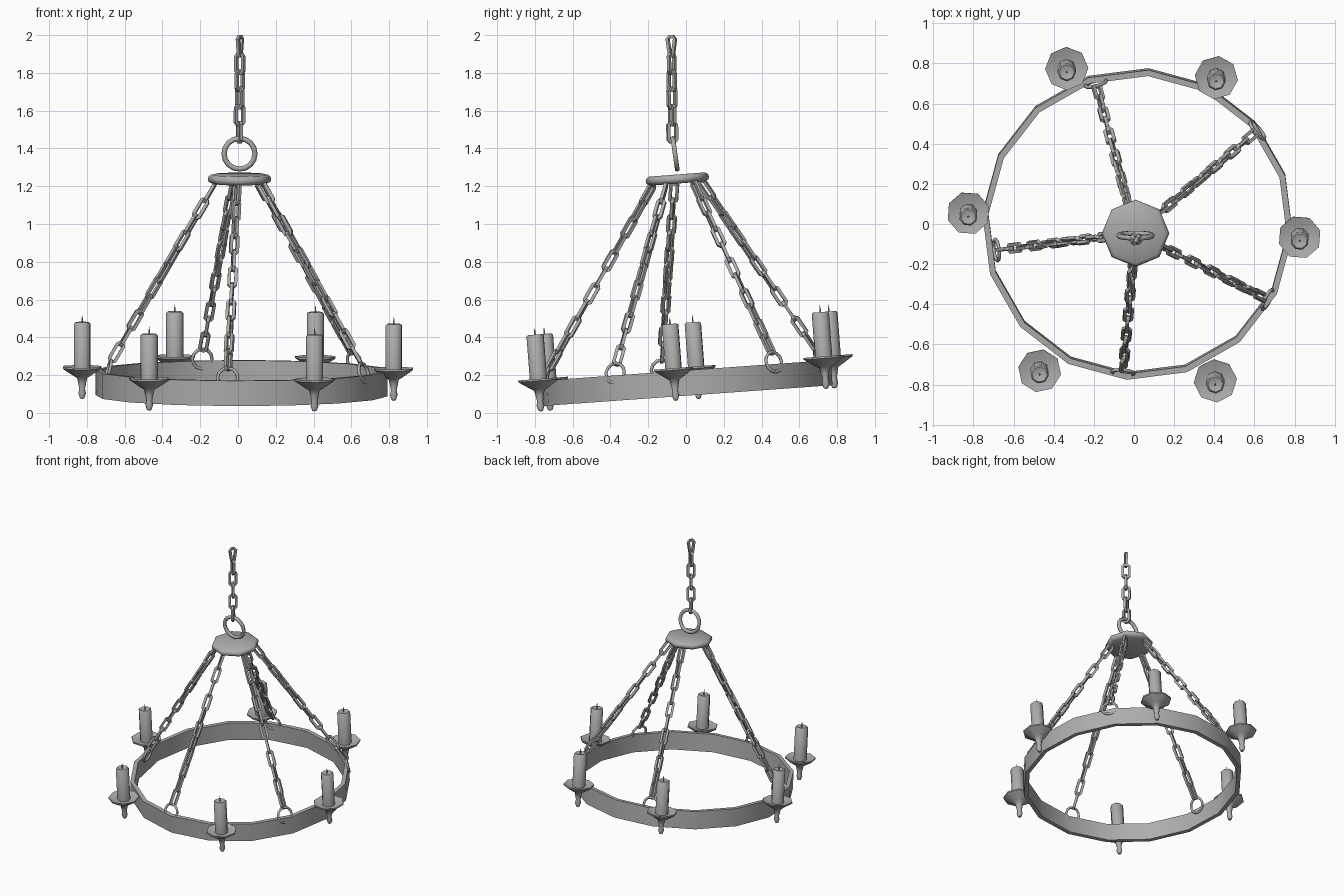
import bpy, bmesh, math
from mathutils import Vector, Matrix

if "Cube" in bpy.data.objects:
    bpy.data.objects.remove(bpy.data.objects["Cube"])

iron = bpy.data.materials.new("grey iron")
iron.diffuse_color = (0.42, 0.42, 0.42, 1)
iron.use_nodes = True
iron.node_tree.nodes["Principled BSDF"].inputs["Base Color"].default_value = iron.diffuse_color
TILT = Matrix.Rotation(math.radians(4.4), 4, 'X')


def finish(name, bm, matrix=Matrix(), angle=35):
    bmesh.ops.recalc_face_normals(bm, faces=bm.faces[:])
    me = bpy.data.meshes.new(name)
    bm.to_mesh(me)
    bm.free()
    me.materials.append(iron)
    ob = bpy.data.objects.new(name, me)
    bpy.context.collection.objects.link(ob)
    ob.matrix_world = matrix
    bpy.ops.object.select_all(action='DESELECT')
    ob.select_set(True)
    bpy.context.view_layer.objects.active = ob
    bpy.ops.object.shade_smooth_by_angle(angle=math.radians(angle))
    return ob


def bridge(bm, rows, close):
    """Join successive closed rows of vertices with quads."""
    for i in range(len(rows) if close else len(rows) - 1):
        a, b = rows[i], rows[(i + 1) % len(rows)]
        for j in range(len(a)):
            k = (j + 1) % len(a)
            bm.faces.new((a[j], a[k], b[k], b[j]))


def lathe(name, profile, sides, matrix, start=0.0, close=False, angle=35):
    bm = bmesh.new()
    rows = []
    for r, z in profile:
        rows.append([bm.verts.new((r * math.cos(start + math.tau * j / sides),
                                   r * math.sin(start + math.tau * j / sides), z))
                     for j in range(sides)])
    bridge(bm, rows, close)
    bmesh.ops.remove_doubles(bm, verts=bm.verts[:], dist=1e-5)
    return finish(name, bm, matrix, angle)


def torus(name, major, minor, matrix, sides=16, tube=6):
    prof = [(major + minor * math.cos(math.tau * i / tube), minor * math.sin(math.tau * i / tube))
            for i in range(tube)]
    return lathe(name, prof, sides, matrix, close=True, angle=65)


def add_link(bm, matrix, length, width, wire, taper=1.0):
    """One chamfered oblong link in the local XZ plane."""
    h, w, c = length / 2 - wire, width / 2 - wire, width * 0.2
    pts = [(w, h - c), (w - c, h), (c - w, h), (-w, h - c),
           (-w, c - h), (c - w, -h), (w - c, -h), (w, c - h)]
    pts = [Vector((x * (taper if z < 0 else 1), 0, z)) for x, z in pts]
    rows = []
    for i, p in enumerate(pts):
        t = (pts[(i + 1) % 8] - pts[i - 1]).normalized()
        n = t.cross(Vector((0, 1, 0))) * wire
        y = Vector((0, wire, 0))
        rows.append([bm.verts.new(matrix @ (p + o)) for o in (n + y, n - y, -n - y, y - n)])
    bridge(bm, rows, True)


def chain(name, top, bottom, count, width=0.052, wire=0.0085, roll=0.4, taper_first=False):
    bm = bmesh.new()
    axis = top - bottom
    rot = axis.to_track_quat('Z', 'Y').to_matrix().to_4x4()
    overlap = 0.03
    length = (axis.length + overlap * (count - 1)) / count
    for i in range(count):
        centre = top - axis.normalized() * (length / 2 + i * (length - overlap))
        spin = Matrix.Rotation(roll + i * math.radians(82), 4, 'Z')
        tp = 0.45 if taper_first and i == 0 else 1.0
        add_link(bm, Matrix.Translation(centre) @ rot @ spin, length, width, wire, tp)
    return finish(name, bm, angle=30)


# Tilted hoop
lathe("hoop", [(0.775, -0.067), (0.775, 0.067), (0.745, 0.067), (0.745, -0.067)], 16,
      Matrix.Translation((0.018, 0, 0.158)) @ Matrix.Rotation(math.radians(4.1), 4, 'X'),
      start=math.radians(-4), close=True)

# Candle holders, candles and wicks
holder = [(0, 0), (0.012, 0.004), (0.021, 0.03), (0.016, 0.055), (0.022, 0.085), (0.028, 0.112),
          (0.05, 0.125), (0.108, 0.163), (0.108, 0.173), (0.062, 0.158), (0, 0.156)]
candle = [(0.046, 0.15), (0.046, 0.4), (0.038, 0.408), (0.02, 0.402), (0, 0.402)]
wick = [(0.005, 0.395), (0.004, 0.425), (0, 0.447)]
spots = [(-0.335, 0.775), (0.41, 0.73), (0.825, -0.065), (0.405, -0.78), (-0.47, -0.73), (-0.825, 0.055)]
for n, (x, y) in enumerate(spots, 1):
    m = Matrix.Translation((x, y + 0.012, 0.069 + 0.079 * y)) @ TILT
    turn = math.atan2(y, x) + math.pi / 8
    lathe(f"candle_holder_{n}", holder, 8, m, turn, angle=50)
    lathe(f"candle_{n}", candle, 8, m, turn, angle=50)
    lathe(f"wick_{n}", wick, 5, m, angle=80)

# Top hub plate
hub = Vector((0.008, -0.046, 1.238))
lathe("hub_plate", [(0, -0.024), (0.145, -0.024), (0.164, -0.014), (0.168, 0.0), (0.164, 0.014),
                    (0.148, 0.024), (0, 0.024)], 8, Matrix.Translation(hub) @ TILT, angle=50)

# Hanging ring above the hub, with the ceiling chain
torus("hanging_ring", 0.082, 0.014, Matrix.Translation((0.008, -0.058, 1.372))
      @ Matrix.Rotation(math.radians(98), 4, 'X'))
chain("ceiling_chain", Vector((0.01, -0.078, 2.0)), Vector((0.008, -0.072, 1.425)), 6,
      width=0.062, roll=0.75, taper_first=True)

# Five support chains, each ending in an eye ring on the hoop
anchors = [(-0.19, 0.70), (0.615, 0.465), (0.665, -0.375), (-0.055, -0.74), (-0.685, -0.13)]
for n, (x, y) in enumerate(anchors, 1):
    eye = Vector((x, y, 0.237 + 0.07 * y))
    out = Vector((x - hub.x, y - hub.y, 0)).normalized()
    top = hub + out * 0.125 + Vector((0, 0, -0.015 + 0.077 * out.y * 0.125))
    up = (Vector((0, 0, 1)) - out * 0.25).normalized()
    normal = up.cross(Vector((-out.y, out.x, 0)))
    torus(f"eye_ring_{n}", 0.054, 0.009,
          Matrix.Translation(eye) @ normal.to_track_quat('Z', 'Y').to_matrix().to_4x4(), 12)
    chain(f"support_chain_{n}", top, eye + up * 0.04, 11, roll=0.4 + n * 0.5)
